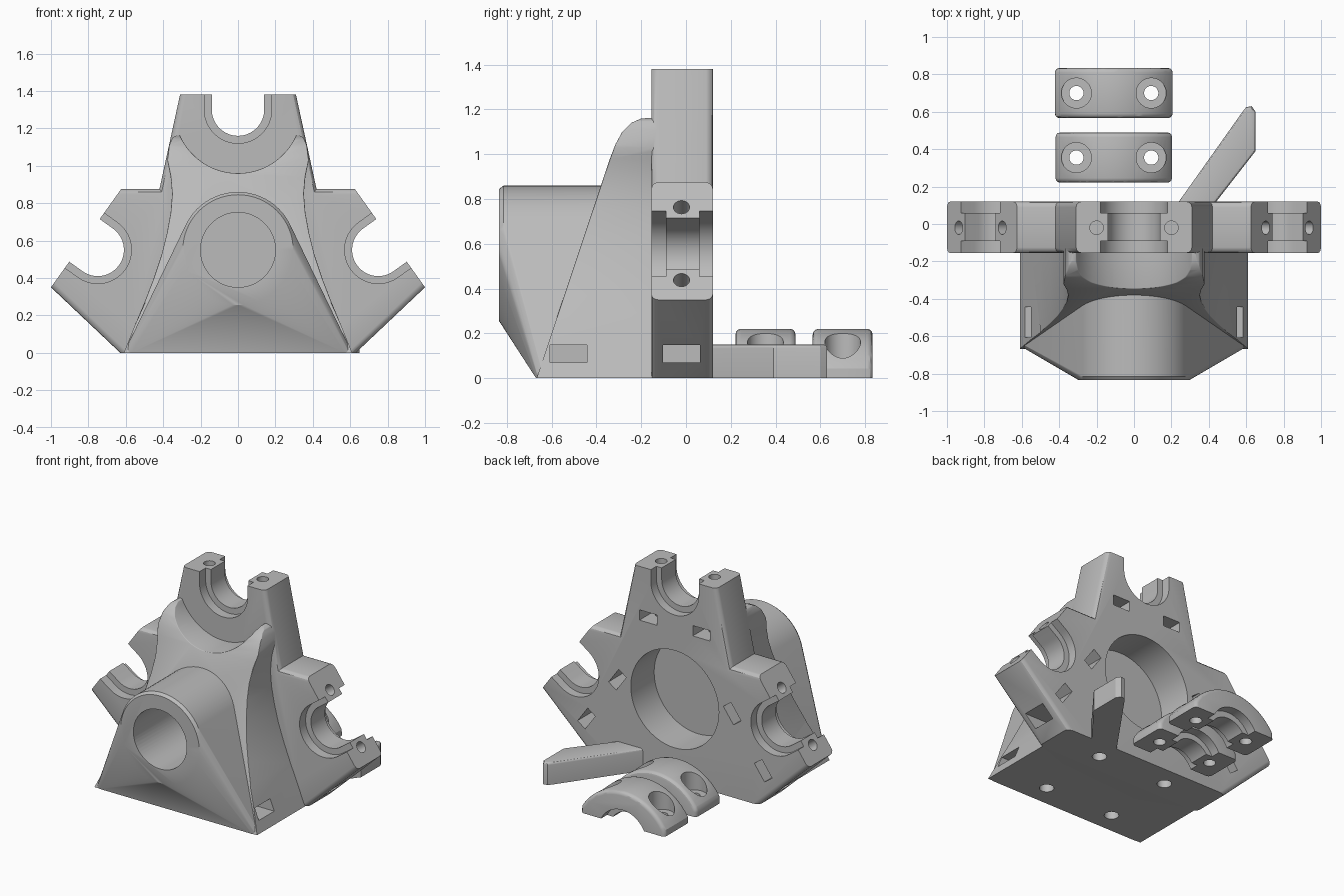
import bpy, bmesh, math
from mathutils import Matrix, Vector

if "Cube" in bpy.data.objects:
    bpy.data.objects.remove(bpy.data.objects["Cube"], do_unlink=True)

grey = bpy.data.materials.new("plain grey")
grey.use_nodes = True
GREY = (0.5, 0.5, 0.5, 1)
grey.diffuse_color = GREY
grey.node_tree.nodes["Principled BSDF"].inputs["Base Color"].default_value = GREY

FRONT, BACK = -0.155, 0.12   # plate faces
MID = -0.02
BORE_Z = 0.55
GRIP, LIP = 0.14, 0.18       # clamp radii
SCREW = 0.2                  # lateral screw offset


def finish(name, bm):
    bmesh.ops.recalc_face_normals(bm, faces=bm.faces)
    mesh = bpy.data.meshes.new(name)
    bm.to_mesh(mesh)
    bm.free()
    mesh.materials.append(grey)
    obj = bpy.data.objects.new(name, mesh)
    bpy.context.collection.objects.link(obj)
    return obj


def prism(name, pts, axis, a, b, rule=None, width=0.03):
    """Extrude a 2D outline along an axis, rounding sharp edges picked by rule."""
    place = {"X": lambda p, d: (d, p[0], p[1]),
             "Y": lambda p, d: (p[0], d, p[1]),
             "Z": lambda p, d: (p[0], p[1], d)}[axis]
    bm = bmesh.new()
    face = bm.faces.new([bm.verts.new(place(p, a)) for p in pts])
    ext = bmesh.ops.extrude_face_region(bm, geom=[face])
    top = [v for v in ext["geom"] if isinstance(v, bmesh.types.BMVert)]
    bmesh.ops.translate(bm, verts=top, vec=place((0, 0), b - a))
    if rule:
        round_edges(bm, rule, width)
    return finish(name, bm)


def round_edges(bm, rule, width):
    bmesh.ops.recalc_face_normals(bm, faces=bm.faces)
    picked = [e for e in bm.edges if e.calc_face_angle(0) > 0.6
              and rule((e.verts[0].co + e.verts[1].co) / 2, e.verts[0].co - e.verts[1].co)]
    bmesh.ops.bevel(bm, geom=picked, offset=width, segments=3, profile=0.5,
                    affect="EDGES", clamp_overlap=True)


def rod(x, y, z, r, length, axis="Z"):
    bm = bmesh.new()
    bmesh.ops.create_cone(bm, cap_ends=True, segments=64, radius1=r, radius2=r, depth=length)
    if axis == "Y":
        bmesh.ops.rotate(bm, verts=bm.verts, matrix=Matrix.Rotation(math.pi / 2, 3, "X"))
    bmesh.ops.translate(bm, verts=bm.verts, vec=(x, y, z))
    return finish("cutter", bm)


def box(x0, x1, y0, y1, z0, z1):
    return prism("cutter", [(x0, z0), (x1, z0), (x1, z1), (x0, z1)], "Y", y0, y1)


def combine(target, others, op):
    for other in others:
        mod = target.modifiers.new("combine", "BOOLEAN")
        mod.operation, mod.solver, mod.object = op, "EXACT", other
        bpy.context.view_layer.objects.active = target
        bpy.ops.object.modifier_apply(modifier=mod.name)
        bpy.data.objects.remove(other, do_unlink=True)


def arc(cx, cz, r, start, end, n):
    return [(cx + r * math.cos(math.radians(start + (end - start) * i / n)),
             cz + r * math.sin(math.radians(start + (end - start) * i / n))) for i in range(n + 1)]


def mirrored(half):
    return half + [(-x, z) for x, z in reversed(half)]


# Three-armed back plate
outline = mirrored([(0.63, 0), (1.0, 0.35), (0.625, 0.875), (0.42, 0.875), (0.31, 1.38)])


def plate_rule(m, d):
    arm_end = m.z > 1.3 or (abs(m.x) > 0.7 and m.z > 0.4)
    return abs(d.y) < 0.01 and m.z > 0.05 and not arm_end


body = prism("rod_clamp_body", outline, "Y", FRONT, BACK, plate_rule)

# Nose: hull of a round tube and the rectangular foot
bm = bmesh.new()
for y, r in ((-0.835, 0.295), (-0.815, 0.31), (-0.1, 0.31)):
    for x, z in arc(0, BORE_Z, r, 0, 360, 64)[:-1]:
        bm.verts.new((x, y, z))
for s in (-1, 1):
    for x, y in ((0.61, -0.1), (0.61, -0.635), (0.595, -0.66), (0.57, -0.67)):
        bm.verts.new((s * x, y, 0))
hull = bmesh.ops.convex_hull(bm, input=bm.verts)
bmesh.ops.delete(bm, geom=list({v for v in hull["geom_interior"] + hull["geom_unused"]
                                if isinstance(v, bmesh.types.BMVert)}), context="VERTS")
nose = finish("nose", bm)

# Saddle-shaped gusset: front outline crossed with a side profile
flank = [(0.61, 0), (0.55, 0.15), (0.5, 0.27), (0.45, 0.4), (0.41, 0.52), (0.38, 0.64),
         (0.36, 0.75), (0.352, 0.85), (0.36, 0.94), (0.378, 1.03), (0.368, 1.11),
         (0.35, 1.15), (0.325, 1.165)]
dish = arc(0, 1.3, 0.34, 336, 204, 28)
gusset = prism("gusset", flank + dish + [(-x, z) for x, z in reversed(flank)], "Y", -0.8, -0.1)
side = [(-0.1, 0), (-0.667, 0), (-0.34, 0.98), (-0.315, 1.045), (-0.285, 1.1),
        (-0.245, 1.14), (-0.2, 1.16), (-0.1, 1.165)]
combine(gusset, [prism("cutter", side, "X", -0.9, 0.9)], "INTERSECT")
bm = bmesh.new()
bm.from_mesh(gusset.data)
bmesh.ops.remove_doubles(bm, verts=bm.verts, dist=0.002)
round_edges(bm, lambda m, d: m.y < -0.12 and m.z > 0.3, 0.022)
bm.to_mesh(gusset.data)
bm.free()

# Stand-off foot reaching out behind the plate
foot = prism("foot", [(0.2, 0.06), (0.24, 0.12), (0.58, 0.6), (0.6, 0.625), (0.63, 0.63),
                      (0.65, 0.6), (0.65, 0.39), (0.44, 0.12), (0.39, 0.06)], "Z", 0, 0.15,
             lambda m, d: m.z > 0.1, 0.015)
combine(body, [nose, gusset, foot], "UNION")

# Stepped centre bore
combine(body, [rod(0, -0.3, BORE_Z, 0.2, 2, "Y"),
               rod(0, 0.02, BORE_Z, 0.33, 0.3, "Y")], "DIFFERENCE")


# Rod clamp on each arm: stepped cradle, screw holes and nut slots
def cradle(r, y0, y1):
    return prism("cutter", arc(0, 0, r, 180, 360, 32) + [(r, 0.3), (-r, 0.3)], "Y", y0, y1)


for cx, cz, tilt in ((0, 1.3, 0), (0.75, 0.55, 54.4), (-0.75, 0.55, -54.4)):
    cutters = [cradle(GRIP, -0.3, 0.3), cradle(LIP, -0.3, -0.09), cradle(LIP, 0.06, 0.3)]
    for s in (-1, 1):
        u = s * SCREW
        cutters += [rod(u, MID, -0.05, 0.036, 0.5),
                    box(u - 0.065, u + 0.065, -0.1, 0.2, -0.285, -0.215)]
    move = Matrix.Translation((cx, 0, cz)) @ Matrix.Rotation(math.radians(tilt), 4, "Y")
    for c in cutters:
        c.data.transform(move)
    combine(body, cutters, "DIFFERENCE")

# Base screw holes with side nut slots
for s in (-1, 1):
    for y in (-0.525, MID):
        x0, x1 = sorted((s * 0.2, s * 0.9))
        combine(body, [rod(s * 0.26, y, 0.05, 0.045, 0.24),
                       box(x0, x1, y - 0.082, y + 0.082, 0.07, 0.147)], "DIFFERENCE")

# Two loose clamp caps lying behind
parts = [body]
for i, (y, half) in enumerate(((0.7, 0.315), (0.355, 0.31))):
    cx = -0.108
    dome = [(cx - half, 0)] + arc(cx, -0.146, 0.366, 149, 31, 28) + [(cx + half, 0)]
    cap = prism("clamp_cap_%d" % (i + 1), dome, "Y", y - 0.134, y + 0.134,
                lambda m, d: m.z > 0.01, 0.025)
    cuts = [rod(cx, y, -0.08, GRIP, 0.5, "Y")]
    for s in (-1, 1):
        cuts += [rod(cx, y + s * 0.13, -0.08, LIP, 0.12, "Y"),
                 rod(cx + s * SCREW, y, 0.1, 0.038, 0.5),
                 rod(cx + s * SCREW, y, 0.27, 0.08, 0.4)]
    combine(cap, cuts, "DIFFERENCE")
    parts.append(cap)

# Smooth curved faces, keep edges crisp
for obj in parts:
    bpy.ops.object.select_all(action="DESELECT")
    obj.select_set(True)
    bpy.context.view_layer.objects.active = obj
    bpy.ops.object.shade_smooth_by_angle(angle=math.radians(30))
